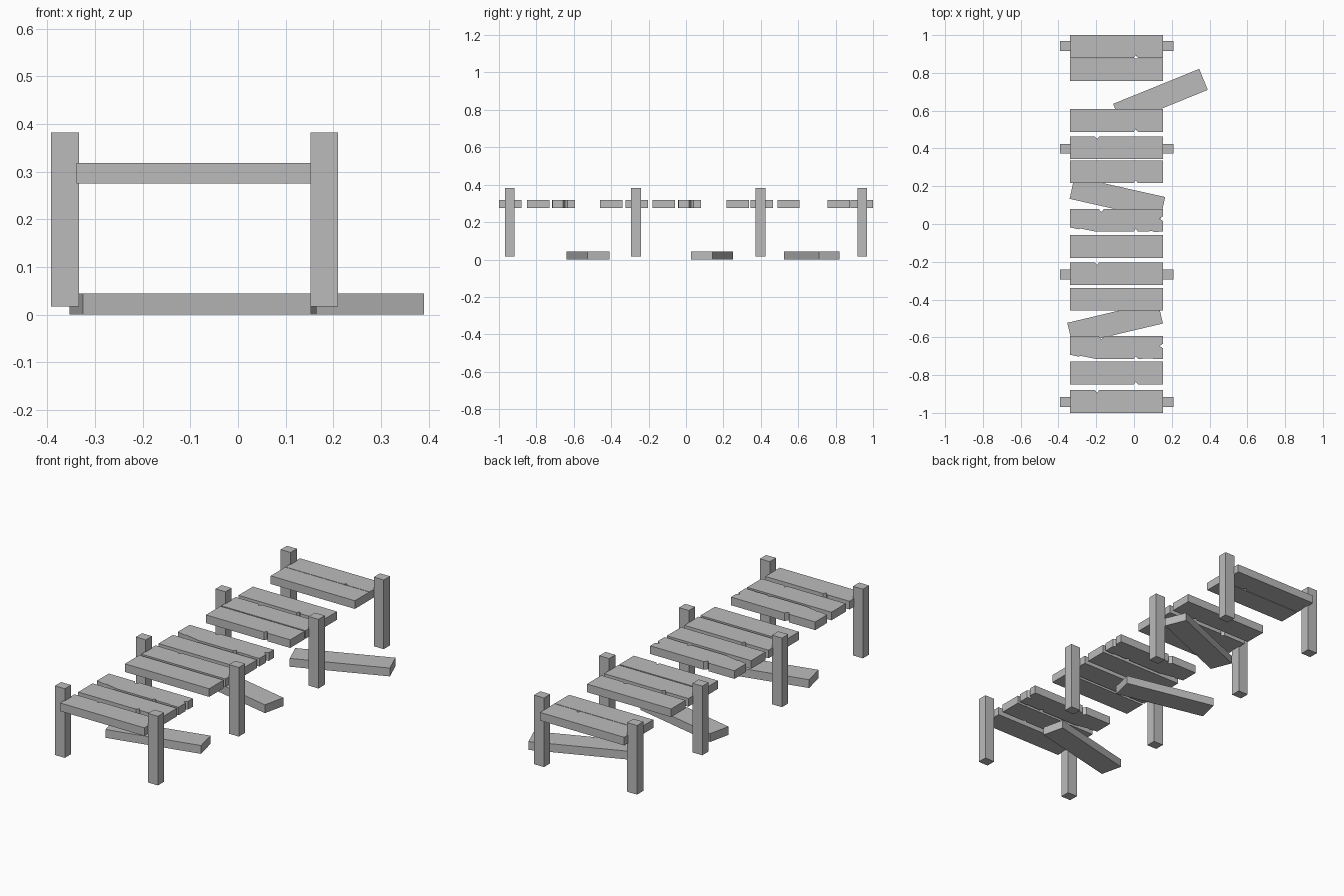
import bpy
import bmesh
from math import radians

cube = bpy.data.objects.get("Cube")
if cube:
    bpy.data.objects.remove(cube, do_unlink=True)

wood = bpy.data.materials.new("grey_wood")
wood.use_nodes = True
grey = (0.5, 0.5, 0.5, 1)
wood.diffuse_color = grey
wood.node_tree.nodes["Principled BSDF"].inputs["Base Color"].default_value = grey

HALF_LENGTH, HALF_WIDTH = 0.246, 0.06
DECK_X, DECK_Z, THICK = -0.093, 0.275, 0.043


def extrude_outline(name, points, height, location, turn=0):
    """Flat outline raised into a solid board."""
    bm = bmesh.new()
    base = bm.faces.new([bm.verts.new((x, y, 0)) for x, y in points])
    top = bmesh.ops.extrude_face_region(bm, geom=[base])["geom"]
    bmesh.ops.translate(bm, vec=(0, 0, height),
                        verts=[v for v in top if isinstance(v, bmesh.types.BMVert)])
    bmesh.ops.recalc_face_normals(bm, faces=bm.faces)
    mesh = bpy.data.meshes.new(name)
    bm.to_mesh(mesh)
    bm.free()
    mesh.materials.append(wood)
    obj = bpy.data.objects.new(name, mesh)
    obj.location = location
    obj.rotation_euler.z = radians(turn)
    bpy.context.collection.objects.link(obj)
    return obj


def rectangle(a, b):
    return [(-a, -b), (a, -b), (a, b), (-a, b)]


def plank_outline(style):
    """Whole, chipped on the front edge, chipped on the back, or worn all round."""
    a, b = HALF_LENGTH, HALF_WIDTH
    notch = [(0.092, -b), (0.102, -b + 0.014), (0.114, -b)]
    front_left, front_right, back_right, back_left = rectangle(a, b)
    if style == "whole":
        return rectangle(a, b)
    if style == "chipped":
        return [front_left, *notch, front_right, back_right, back_left]
    if style == "chipped_back":
        return [(-x, -y) for x, y in plank_outline("chipped")]
    # Worn: split front corner, notches on both edges and a chipped end
    return [(-a, -b + 0.022), (-0.2, -b + 0.012), (-0.19, -b + 0.016),
            (-0.11, -b), *notch, (0.19, -b + 0.002), (0.2, -b - 0.002),
            front_right, (a, -0.004), (a - 0.018, 0.008), (a, 0.02),
            back_right, (-0.066, b), (-0.08, b - 0.018), (-0.094, b), back_left]


# Deck planks, front to back
deck = [(-0.94, "chipped_back"), (-0.789, "chipped"), (-0.654, "worn"),
        (-0.399, "whole"), (-0.264, "chipped_back"), (-0.119, "whole"),
        (0.02, "worn"), (0.277, "chipped"), (0.404, "chipped_back"),
        (0.548, "chipped"), (0.817, "whole"), (0.94, "chipped")]
for i, (y, style) in enumerate(deck):
    extrude_outline(f"deck_plank_{i + 1}", plank_outline(style), THICK,
                    (DECK_X, y, DECK_Z))

# Planks fallen to the ground
fallen = [(-0.1, -0.525, 13.3), (-0.088, 0.138, -12.6), (0.14, 0.673, 22.1)]
for i, (x, y, turn) in enumerate(fallen):
    extrude_outline(f"fallen_plank_{i + 1}", plank_outline("whole"), THICK + 0.001,
                    (x, y, 0), turn)

# Square posts in pairs
for i, y in enumerate((-0.942, -0.267, 0.398, 0.942)):
    for side, x in (("right", -0.363), ("left", 0.181)):
        extrude_outline(f"{side}_post_{i + 1}", rectangle(0.029, 0.026), 0.365,
                        (x, y, 0.017))
